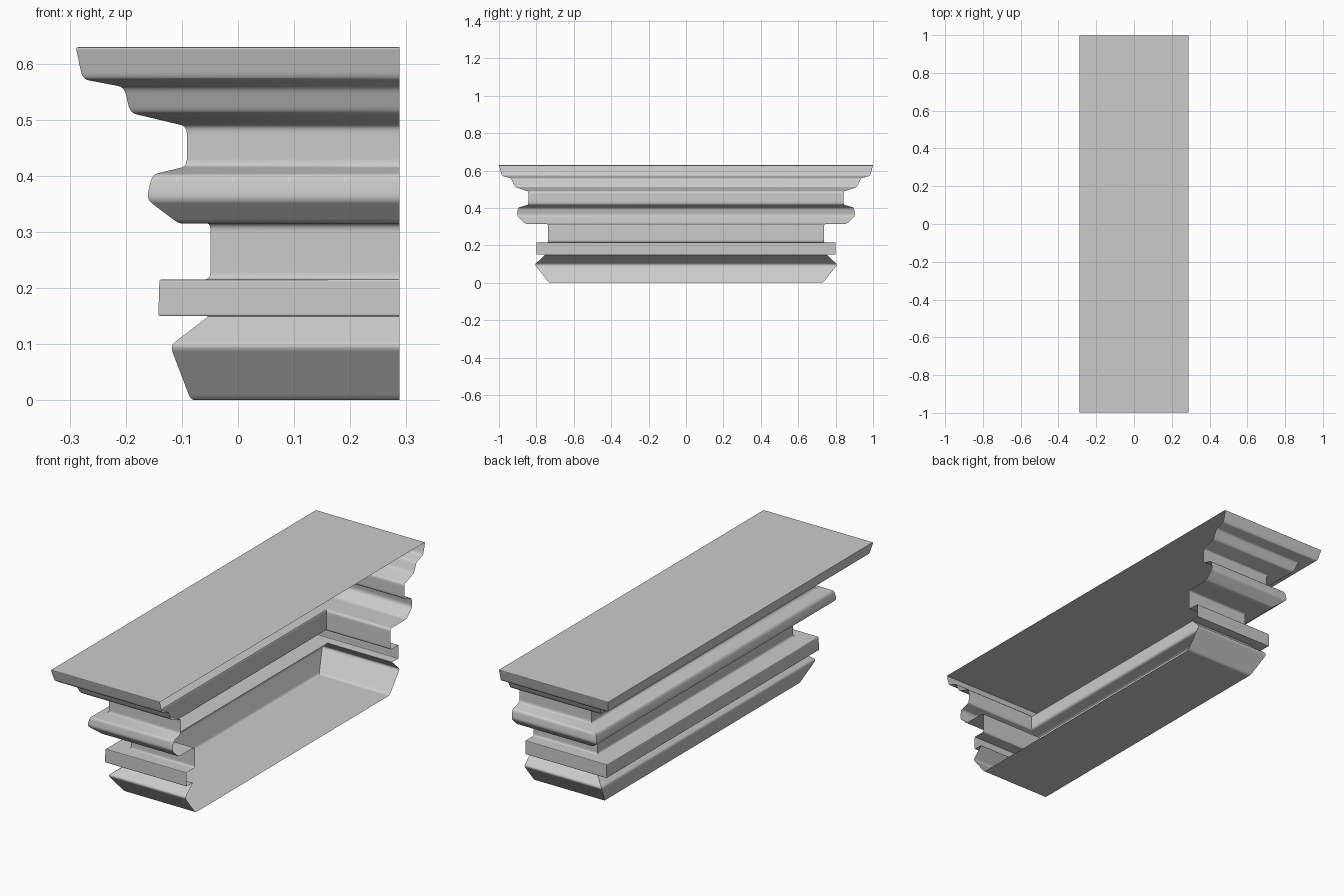
import bpy
import bmesh
import math
from mathutils import Vector

cube = bpy.data.objects.get("Cube")
if cube:
    bpy.data.objects.remove(cube, do_unlink=True)

BACK_X = 0.288

stone = bpy.data.materials.new("grey_stone")
stone.use_nodes = True
grey = (0.6, 0.6, 0.6, 1)
stone.diffuse_color = grey
stone.node_tree.nodes["Principled BSDF"].inputs["Base Color"].default_value = grey

# Moulding profile, top to bottom: (left edge x, half depth y, height z)
profile = [Vector(p) for p in (
    (-0.265, 0.977, 0.629), (-0.289, 1.0, 0.629), (-0.277, 0.985, 0.572),
    (-0.203, 0.935, 0.558), (-0.192, 0.915, 0.512), (-0.091, 0.843, 0.488),
    (-0.091, 0.843, 0.417), (-0.153, 0.898, 0.402), (-0.163, 0.904, 0.358),
    (-0.106, 0.860, 0.315), (-0.049, 0.737, 0.315), (-0.049, 0.737, 0.215),
    (-0.140, 0.800, 0.215), (-0.142, 0.800, 0.150), (-0.052, 0.752, 0.150),
    (-0.121, 0.809, 0.097), (-0.084, 0.732, 0.0), (-0.065, 0.715, 0.0))]


def rounded(points, steps=4):
    """Replace each inner corner with a short curve."""
    result = [points[0]]
    for i in range(1, len(points) - 1):
        before, corner, after = points[i - 1:i + 2]
        # Crisp rim, foot and groove, softer mouldings between
        size = 0.005 if i in (1, 12, 13, 14) else 0.014
        ends = []
        for other in (before, after):
            edge = other - corner
            ends.append(corner + edge.normalized() * min(size, edge.length * 0.4))
        for k in range(steps + 1):
            t = k / steps
            result.append(ends[0] * (1 - t) ** 2 + corner * 2 * t * (1 - t) + ends[1] * t * t)
    result.append(points[-1])
    return result


# Sweep the profile around three sides, leaving the +x side open
bm = bmesh.new()
rows = []
for x, y, z in rounded(profile):
    rows.append([bm.verts.new(p) for p in
                 ((BACK_X, -y, z), (x, -y, z), (x, y, z), (BACK_X, y, z))])
for upper, lower in zip(rows, rows[1:]):
    for i in range(3):
        bm.faces.new((upper[i], lower[i], lower[i + 1], upper[i + 1]))
# Top slab and underside
bm.faces.new(rows[0])
bm.faces.new(rows[-1][::-1])

mesh = bpy.data.meshes.new("capital_moulding")
bm.to_mesh(mesh)
bm.free()
mesh.materials.append(stone)
capital = bpy.data.objects.new("capital_moulding", mesh)
bpy.context.collection.objects.link(capital)

# Smooth rounded edges, flat broad faces
bpy.ops.object.select_all(action="DESELECT")
capital.select_set(True)
bpy.context.view_layer.objects.active = capital
bpy.ops.object.shade_smooth_by_angle(angle=math.radians(35))
weighted = capital.modifiers.new("flat_face_normals", "WEIGHTED_NORMAL")
weighted.keep_sharp = True
